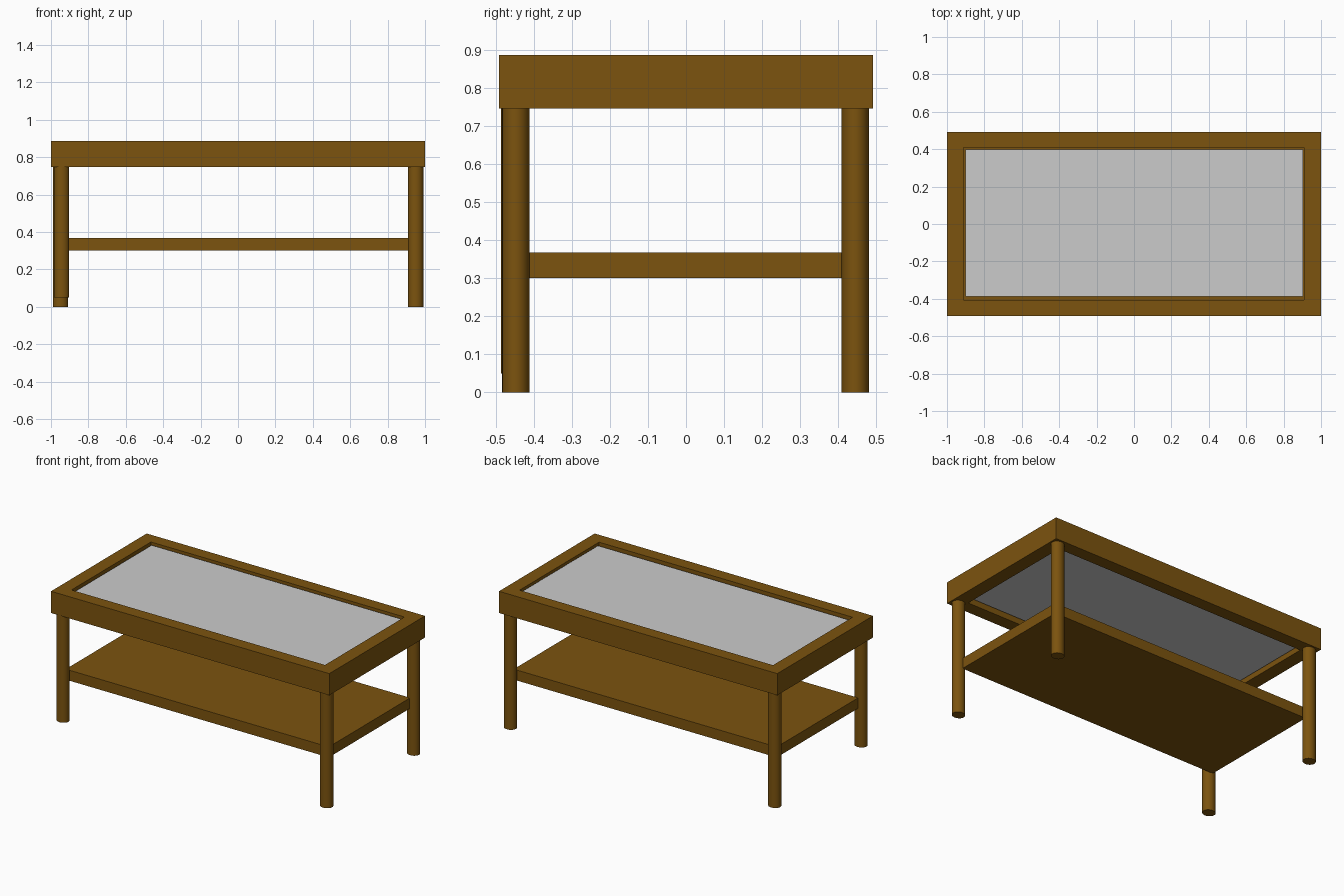
import bpy, bmesh

if "Cube" in bpy.data.objects:
    bpy.data.objects.remove(bpy.data.objects["Cube"])


def material(name, rgb):
    m = bpy.data.materials.new(name)
    m.diffuse_color = (*rgb, 1)
    m.use_nodes = True
    m.node_tree.nodes["Principled BSDF"].inputs["Base Color"].default_value = m.diffuse_color
    return m


wood = material("brown_wood", (0.20, 0.087, 0.0045))
pale = material("pale_panel", (0.75, 0.73, 0.72))


def box(name, x0, x1, y0, y1, z0, z1, mat):
    bpy.ops.mesh.primitive_cube_add(
        size=1, location=((x0 + x1) / 2, (y0 + y1) / 2, (z0 + z1) / 2))
    ob = bpy.context.object
    ob.name = name
    ob.scale = (x1 - x0, y1 - y0, z1 - z0)
    bpy.ops.object.transform_apply(location=False, rotation=False, scale=True)
    ob.data.materials.append(mat)
    return ob


def rect_ring(name, outer, inner, z0, z1):
    """Rectangular ring; outer and inner are (x0, x1, y0, y1)."""
    bm = bmesh.new()
    loops = []
    for x0, x1, y0, y1 in (outer, inner):
        loops.append([bm.verts.new((x, y, z0)) for x, y in
                      ((x0, y0), (x1, y0), (x1, y1), (x0, y1))])
    o, i = loops
    faces = [bm.faces.new((o[k], o[(k + 1) % 4], i[(k + 1) % 4], i[k]))
             for k in range(4)]
    new = bmesh.ops.extrude_face_region(bm, geom=faces, use_keep_orig=True)["geom"]
    bmesh.ops.translate(bm, vec=(0, 0, z1 - z0),
                        verts=[g for g in new if isinstance(g, bmesh.types.BMVert)])
    bmesh.ops.recalc_face_normals(bm, faces=bm.faces)
    me = bpy.data.meshes.new(name)
    bm.to_mesh(me)
    bm.free()
    me.materials.append(wood)
    ob = bpy.data.objects.new(name, me)
    bpy.context.collection.objects.link(ob)
    return ob


def leg(name, x, y, z0, z1):
    bpy.ops.mesh.primitive_cylinder_add(
        vertices=32, radius=1, depth=z1 - z0, location=(x, y, (z0 + z1) / 2))
    ob = bpy.context.object
    ob.name = name
    ob.scale = (0.0405, 0.036, 1)
    bpy.ops.object.transform_apply(location=False, rotation=False, scale=True)
    bpy.ops.object.shade_smooth_by_angle()
    ob.data.materials.append(wood)


# Table top: frame, narrow rebate and recessed panel
opening = (-0.912, 0.91, -0.407, 0.409)
panel = (-0.9, 0.904, -0.388, 0.399)
rect_ring("top_frame", (-1, 1, -0.491, 0.491), opening, 0.746, 0.887)
rect_ring("panel_rebate", opening, panel, 0.785, 0.86)
box("top_panel", *panel, 0.77, 0.873, pale)

# Lower shelf
box("lower_shelf", -0.945, 0.945, -0.418, 0.418, 0.30, 0.368, wood)

# Legs; the front left one is slightly offset and shorter
leg("front_right_leg", 0.95, -0.447, 0, 0.75)
leg("back_right_leg", 0.95, 0.445, 0, 0.75)
leg("back_left_leg", -0.949, 0.445, 0, 0.75)
leg("front_left_leg", -0.943, -0.45, 0.05, 0.75)
